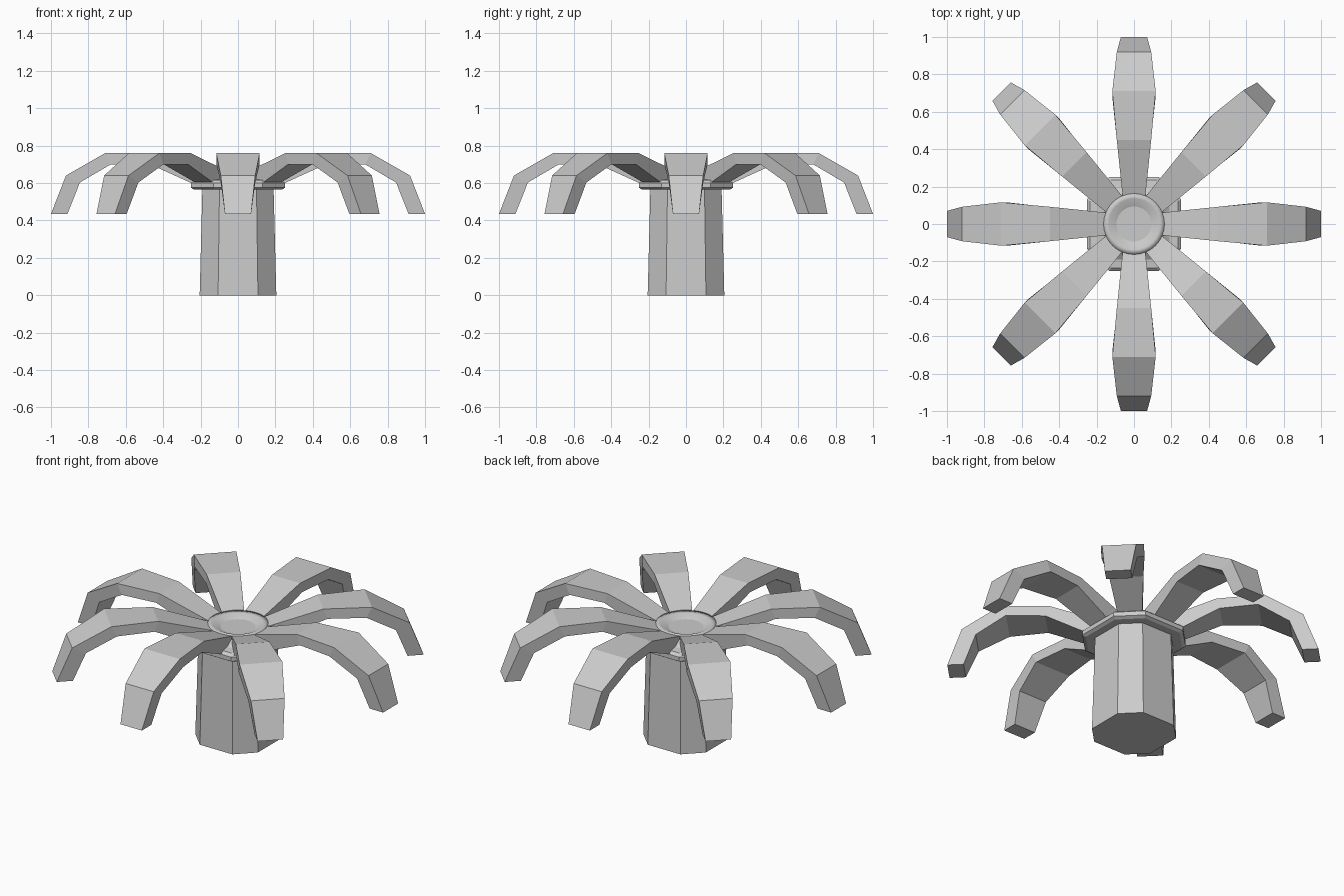
import bpy, bmesh, math
from mathutils import Matrix

if "Cube" in bpy.data.objects:
    bpy.data.objects.remove(bpy.data.objects["Cube"])


def finish(name, bm):
    bmesh.ops.recalc_face_normals(bm, faces=bm.faces[:])
    me = bpy.data.meshes.new(name)
    bm.to_mesh(me)
    bm.free()
    ob = bpy.data.objects.new(name, me)
    bpy.context.collection.objects.link(ob)
    return ob


def octagon(a):
    # slightly uneven octagon: wide sides facing the axes
    b = a * 0.52
    return [(a, -b), (a, b), (b, a), (-b, a), (-a, b), (-a, -b), (-b, -a), (b, -a)]


def circle(r, n=32):
    return [(r * math.cos(2 * math.pi * i / n), r * math.sin(2 * math.pi * i / n)) for i in range(n)]


def loft(name, levels, shape):
    bm = bmesh.new()
    rings = [[bm.verts.new((x, y, z)) for x, y in shape(a)] for a, z in levels]
    for lo, hi in zip(rings, rings[1:]):
        n = len(lo)
        for i in range(n):
            bm.faces.new((lo[i], lo[(i + 1) % n], hi[(i + 1) % n], hi[i]))
    bm.faces.new(rings[0][::-1])
    bm.faces.new(rings[-1])
    return finish(name, bm)


# Trunk and the flange with its tapered shoulder
loft("trunk", [(0.205, 0), (0.19, 0.58)], octagon)
loft("flange", [(0.235, 0.565), (0.252, 0.575), (0.252, 0.60), (0.235, 0.615), (0.19, 0.62), (0.145, 0.65)], octagon)

# Shallow dish in the middle of the crown
dish = loft("crown_dish", [(0.14, 0.61), (0.163, 0.672), (0.135, 0.668), (0.10, 0.652),
                           (0.078, 0.645), (0.065, 0.632), (0.045, 0.63)], circle)
for p in dish.data.polygons:
    p.use_smooth = len(p.vertices) == 4

# Drooping arms: top radius, top z, bottom radius, bottom z, half width
sections = [(0.145, 0.665, 0.145, 0.605, 0.06),
            (0.20, 0.682, 0.25, 0.60, 0.066),
            (0.45, 0.76, 0.47, 0.70, 0.092),
            (0.71, 0.76, 0.68, 0.70, 0.116),
            (0.92, 0.64, 0.845, 0.603, 0.092),
            (1.0, 0.435, 0.912, 0.435, 0.07)]
for k in range(8):
    bm = bmesh.new()
    rings = [[bm.verts.new(c) for c in ((rt, -w, zt), (rt, w, zt), (rb, w, zb), (rb, -w, zb))]
             for rt, zt, rb, zb, w in sections]
    for a, b in zip(rings, rings[1:]):
        for i in range(4):
            j = (i + 1) % 4
            bm.faces.new((a[i], a[j], b[j], b[i]))
    bm.faces.new(rings[0])
    bm.faces.new(rings[-1])
    bm.transform(Matrix.Rotation(k * math.pi / 4, 4, 'Z'))
    finish(f"arm_{k + 1}", bm)
